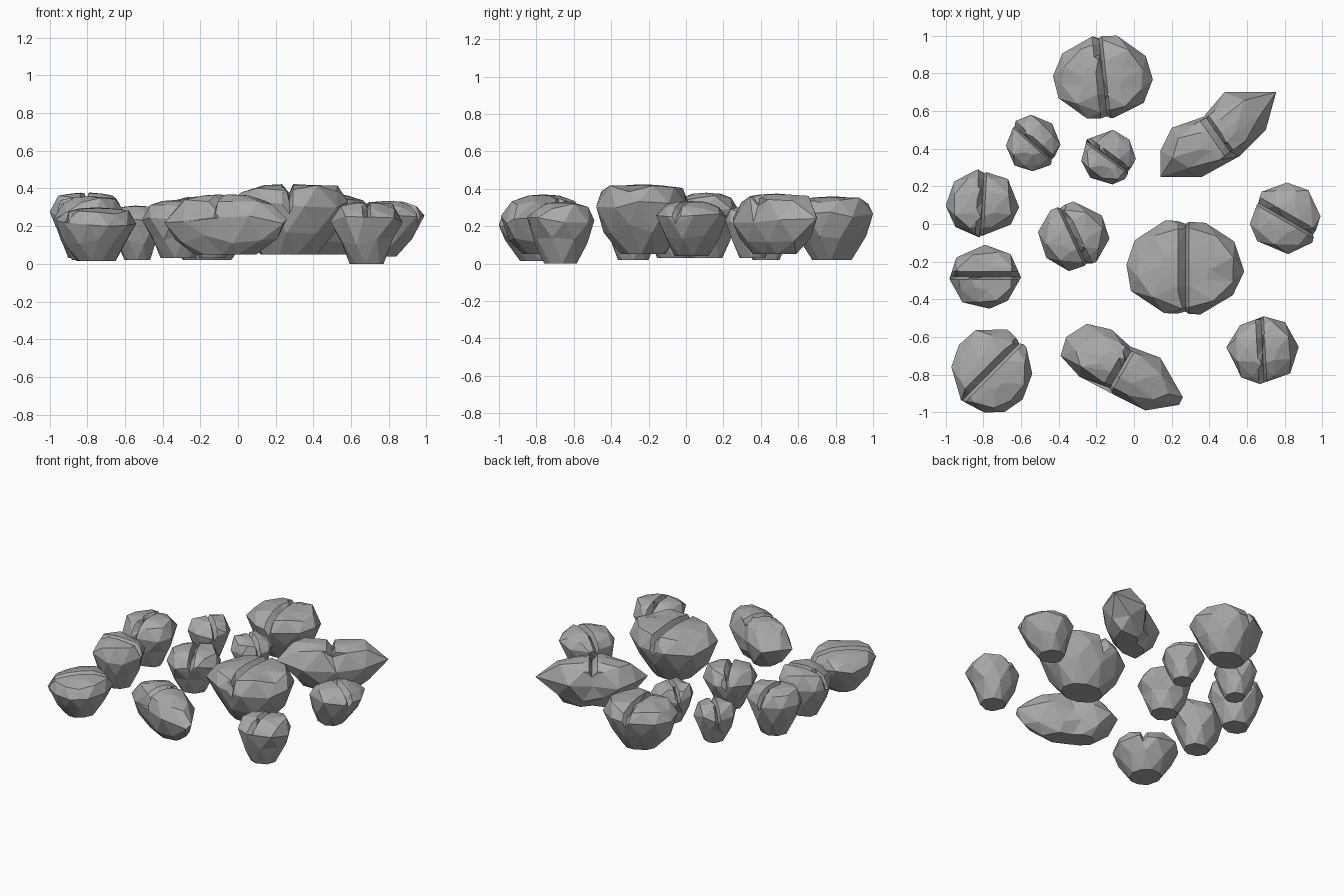
import bpy
import bmesh
import math
import random
from mathutils import Vector

random.seed(7)

default = bpy.data.objects.get("Cube")
if default:
    bpy.data.objects.remove(default, do_unlink=True)

grey = bpy.data.materials.new("stone grey")
grey.use_nodes = True
grey.diffuse_color = (0.4, 0.4, 0.4, 1)
grey.node_tree.nodes["Principled BSDF"].inputs["Base Color"].default_value = grey.diffuse_color

# Side profiles: (outline scale, height fraction) from base to crown
TAPERED = [(0.48, 0), (0.82, 0.36), (1, 0.7), (0.84, 0.91), (0.42, 0.98)]
LYING = [(0.5, 0), (0.82, 0.25), (1, 0.58), (0.76, 0.89), (0.36, 0.98)]


def round_outline(xs, ys):
    """Irregular polygon that touches the given x and y ranges."""
    sides = 10 if xs[1] - xs[0] > 0.4 else 8
    angles = [math.tau * (i + random.uniform(-0.2, 0.2)) / sides for i in range(sides)]
    across = [math.cos(a) * random.uniform(0.97, 1.03) for a in angles]
    along = [math.sin(a) * random.uniform(0.97, 1.03) for a in angles]

    def spread(values, limits):
        low, high = min(values), max(values)
        return [limits[0] + (v - low) / (high - low) * (limits[1] - limits[0]) for v in values]

    return list(zip(spread(across, xs), spread(along, ys)))


def cut_cleft(bm, centre, direction, width, depth, floor):
    """Slice a groove across the crown and sink its middle line."""
    across = Vector((-direction.y, direction.x, 0))
    for offset in (-0.5 * width, 0, width):
        faces = [f for f in bm.faces if min(v.co.z for v in f.verts) > floor]
        edges = {e for f in faces for e in f.edges}
        verts = {v for f in faces for v in f.verts}
        bmesh.ops.bisect_plane(bm, geom=list(verts) + list(edges) + faces, dist=0.001,
                               plane_co=centre + across * offset, plane_no=across)
    for v in bm.verts:
        if v.co.z > floor and abs((v.co - centre).dot(across)) < 0.003:
            v.co.z -= depth
            v.co.x += (centre.x - v.co.x) * 0.05
            v.co.y += (centre.y - v.co.y) * 0.05


def stone(name, xs, ys, zs, cleft, outline=None, profile=TAPERED, lean=0):
    centre = Vector((sum(xs) / 2, sum(ys) / 2, 0))
    height = zs[1] - zs[0]
    corners = [Vector((x, y, 0)) - centre for x, y in outline or round_outline(xs, ys)]
    count = len(corners)
    bm = bmesh.new()

    # Stacked rings, every second one turned by half a step
    rings = []
    for level, (scale, fraction) in enumerate(profile):
        ring = []
        for i in range(count):
            point = corners[i]
            if level % 2:
                point = (point + corners[(i + 1) % count]) * 0.52
            wobble = 1 if scale == 1 else random.uniform(0.97, 1.03)
            lift = random.uniform(-0.07, 0.07) if 0.1 < fraction < 0.95 else 0
            place = centre + point * scale * wobble
            place.x += lean * max(0, 1 - fraction / 0.6)
            place.z = zs[0] + height * (fraction + lift)
            ring.append(bm.verts.new(place))
        rings.append(ring)

    # Triangle bands between rings
    for level in range(len(rings) - 1):
        low, high = rings[level], rings[level + 1]
        for i in range(count):
            j = (i + 1) % count
            if level % 2:
                bm.faces.new((low[i], high[j], high[i]))
                bm.faces.new((low[i], low[j], high[j]))
            else:
                bm.faces.new((low[i], low[j], high[i]))
                bm.faces.new((low[j], high[j], high[i]))

    # Flat base and gently domed crown
    bm.faces.new(rings[0][::-1])
    crown = bm.verts.new((centre.x, centre.y, zs[1]))
    for i in range(count):
        bm.faces.new((rings[-1][i], rings[-1][(i + 1) % count], crown))

    # Cleft
    angle = math.radians(cleft)
    size = min(xs[1] - xs[0], ys[1] - ys[0])
    cut_cleft(bm, centre, Vector((math.cos(angle), math.sin(angle), 0)),
              size * 0.08, height * 0.13, zs[0] + height * 0.58)
    bmesh.ops.triangulate(bm, faces=[f for f in bm.faces if len(f.verts) > 3])
    bmesh.ops.recalc_face_normals(bm, faces=bm.faces)

    mesh = bpy.data.meshes.new(name)
    bm.to_mesh(mesh)
    bm.free()
    mesh.materials.append(grey)
    bpy.context.collection.objects.link(bpy.data.objects.new(name, mesh))


# Large stones
stone("large_back_stone", (-0.43, 0.1), (0.56, 1), (0.02, 0.36), 96)
stone("large_centre_stone", (-0.04, 0.585), (-0.48, 0.02), (0.05, 0.425), 90)

# Medium stones
stone("right_edge_stone", (-1, -0.61), (-0.07, 0.29), (0.03, 0.38), 87)
stone("right_lower_stone", (-0.98, -0.6), (-0.45, -0.11), (0.02, 0.36), 0)
stone("inner_stone", (-0.51, -0.13), (-0.25, 0.12), (0.03, 0.34), -65)
stone("left_edge_stone", (0.615, 0.99), (-0.16, 0.22), (0.04, 0.335), -30, lean=-0.05)
stone("front_left_stone", (0.49, 0.875), (-0.85, -0.49), (0, 0.33), 93)
stone("front_right_stone", (-0.97, -0.54), (-1, -0.56), (0.015, 0.3), 45)

# Small stones
stone("small_outer_stone", (-0.68, -0.39), (0.28, 0.58), (0.02, 0.31), -42)
stone("small_inner_stone", (-0.28, 0.01), (0.21, 0.5), (0.03, 0.31), -36)

# Long bent stones
stone("long_back_stone", (0.14, 0.755), (0.245, 0.7), (0.05, 0.375), 125,
      [(0.14, 0.25), (0.36, 0.25), (0.56, 0.36), (0.7, 0.5), (0.755, 0.7),
       (0.48, 0.7), (0.37, 0.57), (0.2, 0.51), (0.14, 0.39)], LYING)
stone("long_front_stone", (-0.39, 0.26), (-0.99, -0.53), (0.05, 0.37), 60,
      [(-0.39, -0.7), (-0.29, -0.81), (-0.1, -0.91), (0.06, -0.99), (0.24, -0.96), (0.26, -0.92),
       (0.14, -0.71), (-0.02, -0.65), (-0.12, -0.56), (-0.25, -0.53), (-0.36, -0.6)], LYING)
